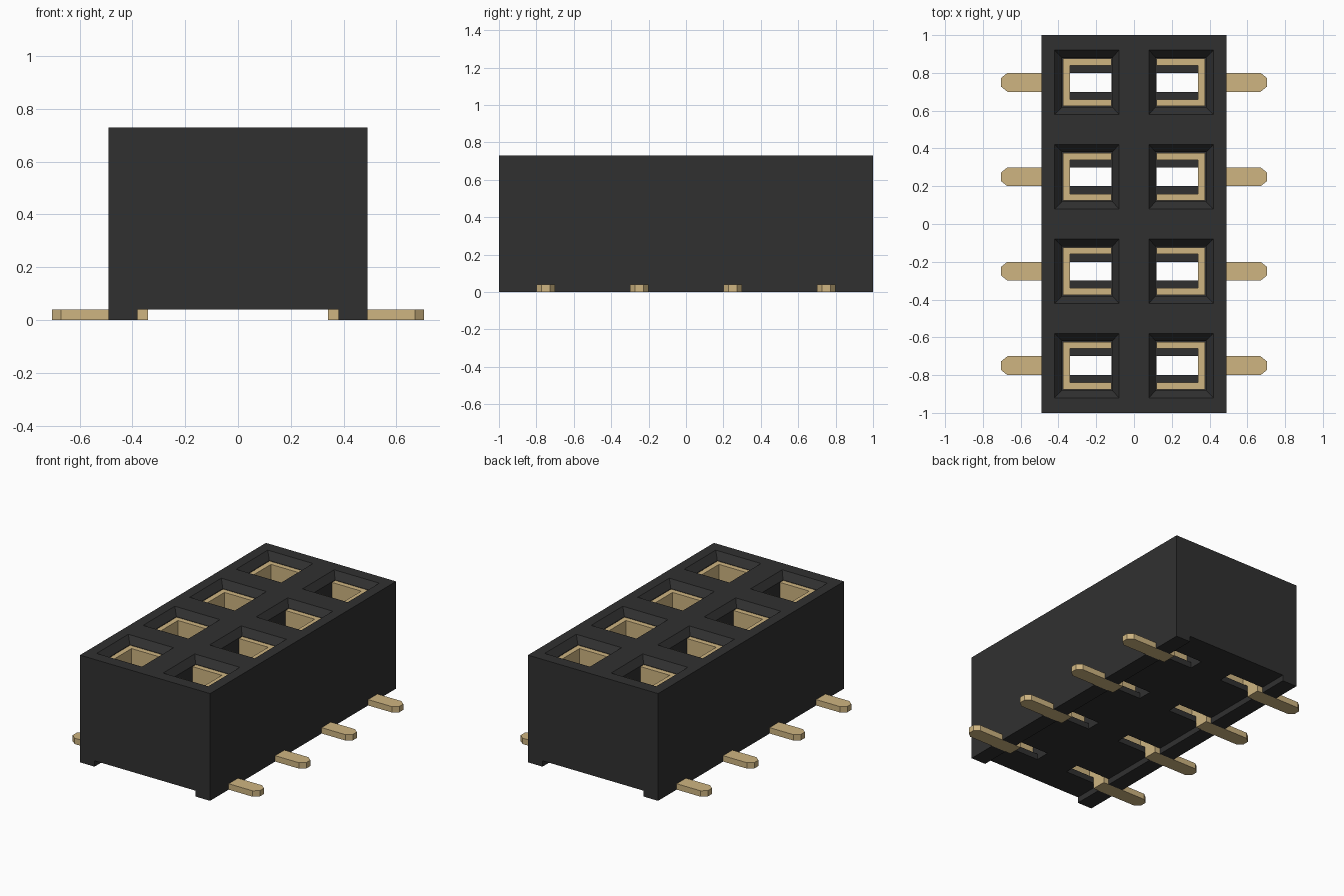
import bpy, bmesh

old = bpy.data.objects.get("Cube")
if old:
    bpy.data.objects.remove(old, do_unlink=True)


def make_material(name, rgb):
    mat = bpy.data.materials.new(name)
    mat.use_nodes = True
    mat.diffuse_color = (*rgb, 1)
    mat.node_tree.nodes["Principled BSDF"].inputs["Base Color"].default_value = (*rgb, 1)
    return mat


BLACK = make_material("black plastic", (0.030, 0.030, 0.030))
GOLD = make_material("gold metal", (0.62, 0.46, 0.22))

ROWS = (-0.75, -0.25, 0.25, 0.75)
HEIGHT, CHANNEL, FLOOR, CONTACT_TOP = 0.73, 0.04, 0.08, 0.685


def rect(x0, x1, y0, y1):
    return [(x0, y0), (x1, y0), (x1, y1), (x0, y1)]


def loft(bm, sections):
    """Closed solid through stacked (outline, z) sections."""
    rings = [[bm.verts.new((x, y, z)) for x, y in pts] for pts, z in sections]
    n = len(rings[0])
    for a, b in zip(rings, rings[1:]):
        for i in range(n):
            j = (i + 1) % n
            bm.faces.new((a[i], a[j], b[j], b[i]))
    bm.faces.new(rings[0][::-1])
    bm.faces.new(rings[-1])


def prism(bm, pts, z0, z1):
    loft(bm, [(pts, z0), (pts, z1)])


def finish(bm, name, mat):
    bmesh.ops.recalc_face_normals(bm, faces=bm.faces[:])
    mesh = bpy.data.meshes.new(name)
    bm.to_mesh(mesh)
    bm.free()
    mesh.materials.append(mat)
    return add_object(name, mesh)


def add_object(name, mesh):
    obj = bpy.data.objects.new(name, mesh)
    bpy.context.scene.collection.objects.link(obj)
    return obj


def cut(obj, bm):
    """Subtract the solids in bm from obj and drop the cutter."""
    cutter = finish(bm, "cutter", BLACK)
    cutter.hide_render = True
    mod = obj.modifiers.new("cut", 'BOOLEAN')
    mod.operation, mod.solver, mod.object = 'DIFFERENCE', 'EXACT', cutter
    deps = bpy.context.evaluated_depsgraph_get()
    deps.update()
    mesh = bpy.data.meshes.new_from_object(obj.evaluated_get(deps))
    obj.modifiers.clear()
    obj.data = mesh
    bpy.data.objects.remove(cutter, do_unlink=True)


# Housing block
bm = bmesh.new()
prism(bm, rect(-0.49, 0.49, -1, 1), 0, HEIGHT)
housing = finish(bm, "housing", BLACK)

# Channel along the underside
bm = bmesh.new()
prism(bm, rect(-0.38, 0.38, -1.1, 1.1), -0.05, CHANNEL)
cut(housing, bm)

# Notches where the legs pass through the side ridges
bm = bmesh.new()
for y in ROWS:
    for s in (-1, 1):
        prism(bm, rect(s * 0.36, s * 0.55, y - 0.05, y + 0.05), -0.05, CHANNEL)
cut(housing, bm)

# Sockets: chamfered mouth, square well, narrow slot through the floor
bm = bmesh.new()
for y in ROWS:
    for s in (-1, 1):
        mouth = rect(s * 0.08, s * 0.42, y - 0.17, y + 0.17)
        well = rect(s * 0.115, s * 0.38, y - 0.13, y + 0.13)
        slot = rect(s * 0.12, s * 0.375, y - 0.05, y + 0.05)
        loft(bm, [(slot, 0.0), (slot, FLOOR), (well, FLOOR),
                  (well, CONTACT_TOP), (mouth, HEIGHT), (mouth, HEIGHT + 0.05)])
cut(housing, bm)

# Contacts: U-shaped spring, tail through the floor, pointed leg
U_SHAPE = [(0.12, -0.125), (0.375, -0.125), (0.375, 0.125), (0.12, 0.125),
           (0.12, 0.09), (0.34, 0.09), (0.34, -0.09), (0.12, -0.09)]
LEG = [(0.34, -0.05), (0.67, -0.05), (0.705, -0.022),
       (0.705, 0.022), (0.67, 0.05), (0.34, 0.05)]

for side, s in (("left", 1), ("right", -1)):
    bm = bmesh.new()
    for pts, z0, z1 in ((U_SHAPE, FLOOR, CONTACT_TOP),
                        (rect(0.34, 0.375, -0.05, 0.05), CHANNEL, FLOOR),
                        (LEG, 0, CHANNEL)):
        prism(bm, [(s * x, y) for x, y in pts], z0, z1)
    first = finish(bm, f"contact_{side}_1", GOLD)
    first.location.y = ROWS[0]
    for i, y in enumerate(ROWS[1:], 2):
        add_object(f"contact_{side}_{i}", first.data).location.y = y
